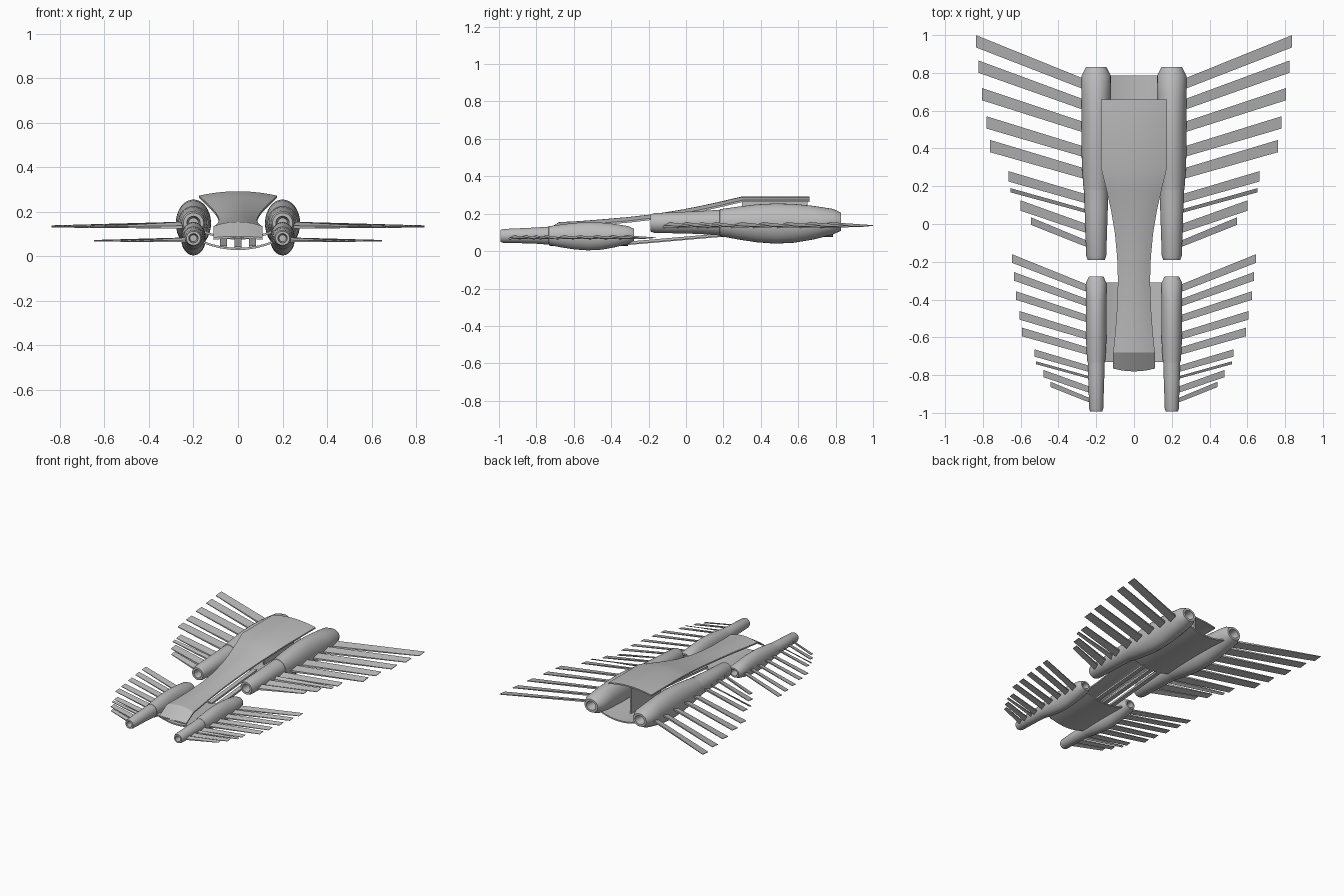
import bpy, bmesh, math
from mathutils import Vector

cube = bpy.data.objects.get("Cube")
if cube:
    bpy.data.objects.remove(cube, do_unlink=True)

grey = bpy.data.materials.new("hull grey")
grey.use_nodes = True
colour = (0.5, 0.5, 0.5, 1)
grey.diffuse_color = colour
grey.node_tree.nodes["Principled BSDF"].inputs["Base Color"].default_value = colour


def loft(name, rings, angle=35, closed=False):
    """Skin a row of equal rings; cap the ends or join last to first."""
    bm = bmesh.new()
    loops = [[bm.verts.new(p) for p in ring] for ring in rings]
    pairs = list(zip(loops, loops[1:]))
    if closed:
        pairs.append((loops[-1], loops[0]))
    else:
        bm.faces.new(loops[0])
        bm.faces.new(loops[-1])
    n = len(loops[0])
    for a, b in pairs:
        for i in range(n):
            j = (i + 1) % n
            bm.faces.new((a[i], a[j], b[j], b[i]))
    bmesh.ops.recalc_face_normals(bm, faces=bm.faces)
    mesh = bpy.data.meshes.new(name)
    bm.to_mesh(mesh)
    bm.free()
    mesh.materials.append(grey)
    obj = bpy.data.objects.new(name, mesh)
    bpy.context.collection.objects.link(obj)
    bpy.ops.object.select_all(action="DESELECT")
    obj.select_set(True)
    bpy.context.view_layer.objects.active = obj
    bpy.ops.object.shade_smooth_by_angle(angle=math.radians(angle))
    return obj


def arc_sheet(y, half, z, drop, thick, bow=0.0, steps=10):
    """Cross-section of a thin sheet, arched down (drop > 0) or up."""
    top = []
    for i in range(steps + 1):
        t = 2 * i / steps - 1
        top.append(Vector((half * t, y + bow * t * t, z - drop * t * t)))
    return top + [p - Vector((0, 0, thick)) for p in reversed(top)]


# Pod profile: y, half width, bottom z, top z (starts and ends in open bores)
POD = [(-0.13, 0.022, 0.128, 0.172), (-0.19, 0.030, 0.12, 0.18),
       (-0.19, 0.045, 0.105, 0.195), (-0.17, 0.053, 0.098, 0.203),
       (0.07, 0.061, 0.092, 0.214), (0.18, 0.064, 0.084, 0.221),
       (0.181, 0.067, 0.081, 0.224), (0.28, 0.074, 0.062, 0.238),
       (0.38, 0.078, 0.047, 0.250), (0.48, 0.079, 0.040, 0.255),
       (0.58, 0.079, 0.045, 0.252), (0.68, 0.078, 0.062, 0.242),
       (0.785, 0.077, 0.088, 0.226), (0.83, 0.055, 0.11, 0.205),
       (0.83, 0.038, 0.125, 0.19), (0.76, 0.028, 0.135, 0.18)]

# Feather blades: tip x, tip rear y, tip chord, rear y where it meets the pod
BLADES = [(0.837, 1.0, 0.065, 0.775), (0.822, 0.865, 0.065, 0.665),
          (0.805, 0.72, 0.065, 0.545), (0.78, 0.57, 0.065, 0.415),
          (0.762, 0.445, 0.065, 0.30), (0.665, 0.28, 0.055, 0.165),
          (0.655, 0.19, 0.022, 0.085), (0.60, 0.125, 0.055, 0.01),
          (0.545, 0.035, 0.04, -0.075)]


def nacelle(label, side, scale, dy, dz):
    """One pod with its fan of blades."""
    def place(x, y, z):
        return Vector((side * (0.2 + (x - 0.2) * scale), y * scale + dy, z * scale + dz))

    rings = []
    for y, hx, low, high in POD:
        rings.append([place(0.2 + hx * math.cos(a), y,
                            (low + high) / 2 + (high - low) / 2 * math.sin(a))
                      for a in (math.tau * k / 32 for k in range(32))])
    loft(label + "_pod", rings)

    for k, (tx, ty, chord, ry) in enumerate(BLADES):
        rx = 0.22
        root_y = ry - (ty - ry) / (tx - 0.28) * (0.28 - rx)
        ends = []
        for x, y, c, z, thick, pitch in ((rx, root_y, chord * 0.85, 0.14, 0.007, 0.009),
                                         (tx, ty, chord, 0.134, 0.002, 0.003)):
            ends.append([place(x, y, z + pitch + thick), place(x, y, z + pitch - thick),
                         place(x, y - c, z - pitch - thick), place(x, y - c, z - pitch + thick)])
        loft(f"{label}_blade_{k + 1}", ends)


for side, word in ((1, "left"), (-1, "right")):
    nacelle("rear_" + word, side, 1.0, 0.0, 0.0)
    nacelle("front_" + word, side, 0.7, -0.86, -0.024)

# Hanging belly panels between the pods
for label, y0, y1, z in (("rear", 0.185, 0.785, 0.085), ("front", -0.73, -0.31, 0.038)):
    loft(label + "_belly_panel",
         [arc_sheet(y, 0.155, z, -0.03, 0.01) for y in (y0, y1)])

# Struts linking the two panels
for word, x in (("right", -0.065), ("centre", 0.0), ("left", 0.065)):
    lift = x * x
    ends = []
    for y, z in ((-0.33, 0.038 + lift), (0.2, 0.084 + lift)):
        ends.append([(x + sx * 0.016, y, z + sz * 0.007)
                     for sx, sz in ((-1, -1), (1, -1), (1, 1), (-1, 1))])
    loft(word + "_strut", ends)

# Dorsal shell: y, half width, crown z, edge drop, edge sweep
SHELL = [(-0.78, 0.11, 0.09, 0.006, 0.015), (-0.68, 0.11, 0.155, 0.02, 0),
         (-0.58, 0.1, 0.16, 0.02, 0), (-0.45, 0.09, 0.17, 0.02, 0),
         (-0.3, 0.085, 0.183, 0.02, 0), (-0.18, 0.089, 0.197, 0.02, 0),
         (-0.05, 0.101, 0.217, 0.02, 0), (0.07, 0.121, 0.24, 0.02, 0),
         (0.18, 0.146, 0.264, 0.02, 0), (0.3, 0.175, 0.292, 0.02, 0),
         (0.66, 0.175, 0.292, 0.02, 0)]
loft("dorsal_shell", [arc_sheet(y, h, z, d, 0.01, b) for y, h, z, d, b in SHELL], 25)

# Upright web holding the shell above the rear panel
loft("centre_web", [[(x, 0.3, 0.08), (x, 0.65, 0.08), (x, 0.65, 0.286), (x, 0.3, 0.286)]
                    for x in (-0.006, 0.006)])
